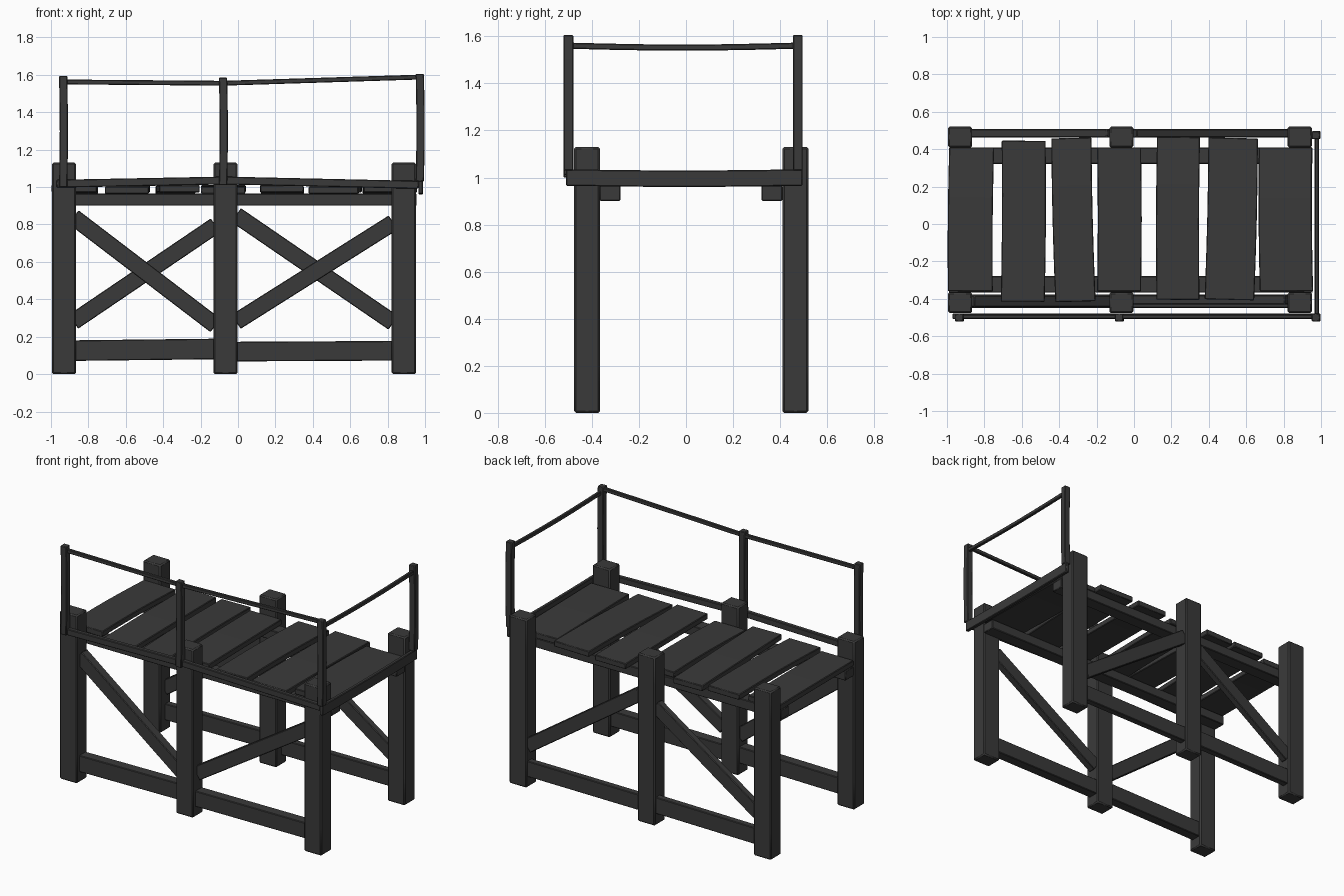
import bpy, bmesh, math
from mathutils import Vector

cube = bpy.data.objects.get("Cube")
if cube:
    bpy.data.objects.remove(cube, do_unlink=True)

wood = bpy.data.materials.new("dark_wood")
wood.use_nodes = True
shade = (0.042, 0.042, 0.042, 1)
wood.diffuse_color = shade
wood.node_tree.nodes["Principled BSDF"].inputs["Base Color"].default_value = shade


def beam(name, start, end, wide, tall, bow=(0, 0, 0), bevel=0.004, segs=6):
    """Rectangular timber from start to end, bowed at its middle."""
    start, end, bow = Vector(start), Vector(end), Vector(bow)
    axis = (end - start).normalized()
    upright = abs(axis.z) > 0.95
    side = Vector((1, 0, 0)) if upright else axis.cross((0, 0, 1)).normalized()
    up = side.cross(axis)
    bm = bmesh.new()
    rings = []
    for i in range(segs + 1):
        t = i / segs
        c = start.lerp(end, t) + bow * math.sin(math.pi * t)
        rings.append([bm.verts.new(c + side * u * wide / 2 + up * v * tall / 2)
                      for u, v in ((-1, -1), (1, -1), (1, 1), (-1, 1))])
    for a, b in zip(rings, rings[1:]):
        for k in range(4):
            n = (k + 1) % 4
            bm.faces.new((a[k], a[n], b[n], b[k]))
    bm.faces.new(rings[0][::-1])
    bm.faces.new(rings[-1])
    bmesh.ops.recalc_face_normals(bm, faces=bm.faces)
    mesh = bpy.data.meshes.new(name)
    bm.to_mesh(mesh)
    bm.free()
    mesh.materials.append(wood)
    obj = bpy.data.objects.new(name, mesh)
    bpy.context.collection.objects.link(obj)
    mod = obj.modifiers.new("worn_edges", "BEVEL")
    mod.width = bevel
    mod.limit_method = "ANGLE"
    bpy.ops.object.select_all(action="DESELECT")
    obj.select_set(True)
    bpy.context.view_layer.objects.active = obj
    bpy.ops.object.shade_smooth_by_angle(angle=math.radians(30))
    return obj


# Six main posts
post_x = {"right": -0.93, "middle": -0.067, "left": 0.887}
for row, y in (("front", -0.42), ("back", 0.465)):
    for place, x in post_x.items():
        beam(f"{row}_{place}_post", (x, y, 0), (x, y, 1.13), 0.13, 0.11, bevel=0.008)

# Low beams between the posts
for row, y, thick in (("front", -0.413, 0.07), ("back", 0.485, 0.045)):
    beam(f"{row}_right_low_beam", (-0.93, y, 0.125), (-0.07, y, 0.135), thick, 0.11)
    beam(f"{row}_left_low_beam", (-0.07, y, 0.12), (0.88, y, 0.125), thick, 0.105)

# Diagonal braces, crossing between front and back rows
braces = (
    ("front_right_brace", -0.413, -0.88, 0.84, -0.12, 0.26, 0.06),
    ("front_left_brace", -0.405, -0.01, 0.28, 0.83, 0.81, 0.05),
    ("back_right_brace", 0.485, -0.88, 0.28, -0.12, 0.795, 0.045),
    ("back_left_brace", 0.485, -0.01, 0.85, 0.83, 0.275, 0.045),
)
for name, y, x0, z0, x1, z1, thick in braces:
    beam(name, (x0, y, z0), (x1, y, z1), thick, 0.09)

# Stringers under the deck
for row, y in (("front", -0.323), ("back", 0.365)):
    beam(f"{row}_stringer", (-0.99, y, 0.933), (0.955, y, 0.933), 0.088, 0.065)

# Deck planks: front x, back x, width, front y, back y
planks = (
    (-0.875, -0.868, 0.24, -0.36, 0.41),
    (-0.595, -0.59, 0.235, -0.415, 0.445),
    (-0.313, -0.335, 0.215, -0.415, 0.46),
    (-0.08, -0.08, 0.235, -0.36, 0.41),
    (0.235, 0.238, 0.23, -0.405, 0.465),
    (0.51, 0.53, 0.265, -0.405, 0.46),
    (0.815, 0.81, 0.285, -0.36, 0.41),
)
for i, (xf, xb, wide, yf, yb) in enumerate(planks):
    tilt = 0.004 * (-1) ** i
    beam(f"deck_plank_{i + 1}", (xf, yf, 0.987 + tilt), (xb, yb, 0.987 - tilt),
         wide, 0.038, bow=(-tilt, 0, abs(tilt)))

# Rail footings along the front and the left end
beam("front_right_footing", (-0.97, -0.493, 1.018), (-0.07, -0.493, 1.035), 0.03, 0.042)
beam("front_left_footing", (-0.07, -0.493, 1.035), (0.965, -0.493, 1.012), 0.03, 0.042)
beam("left_end_footing", (0.976, -0.51, 1.0), (0.976, 0.495, 1.0), 0.024, 0.07,
     bow=(0, 0, -0.005))

# Slim rail posts
rail_posts = (
    ("front_right", -0.935, -0.5, 1.0, 1.595),
    ("front_middle", -0.08, -0.5, 1.01, 1.585),
    ("front_left", 0.972, -0.5, 1.03, 1.605),
    ("back_left", 0.972, 0.475, 1.03, 1.605),
)
for name, x, y, z0, z1 in rail_posts:
    beam(f"{name}_rail_post", (x, y, z0), (x, y, z1), 0.044, 0.042, bow=(0.004, 0, 0))

# Handrails
beam("front_right_handrail", (-0.935, -0.495, 1.562), (-0.08, -0.495, 1.555), 0.022, 0.026)
beam("front_left_handrail", (-0.08, -0.495, 1.555), (0.97, -0.495, 1.588), 0.022, 0.026)
beam("left_end_handrail", (0.978, -0.495, 1.56), (0.978, 0.465, 1.56), 0.022, 0.026,
     bow=(0, 0, -0.008))
